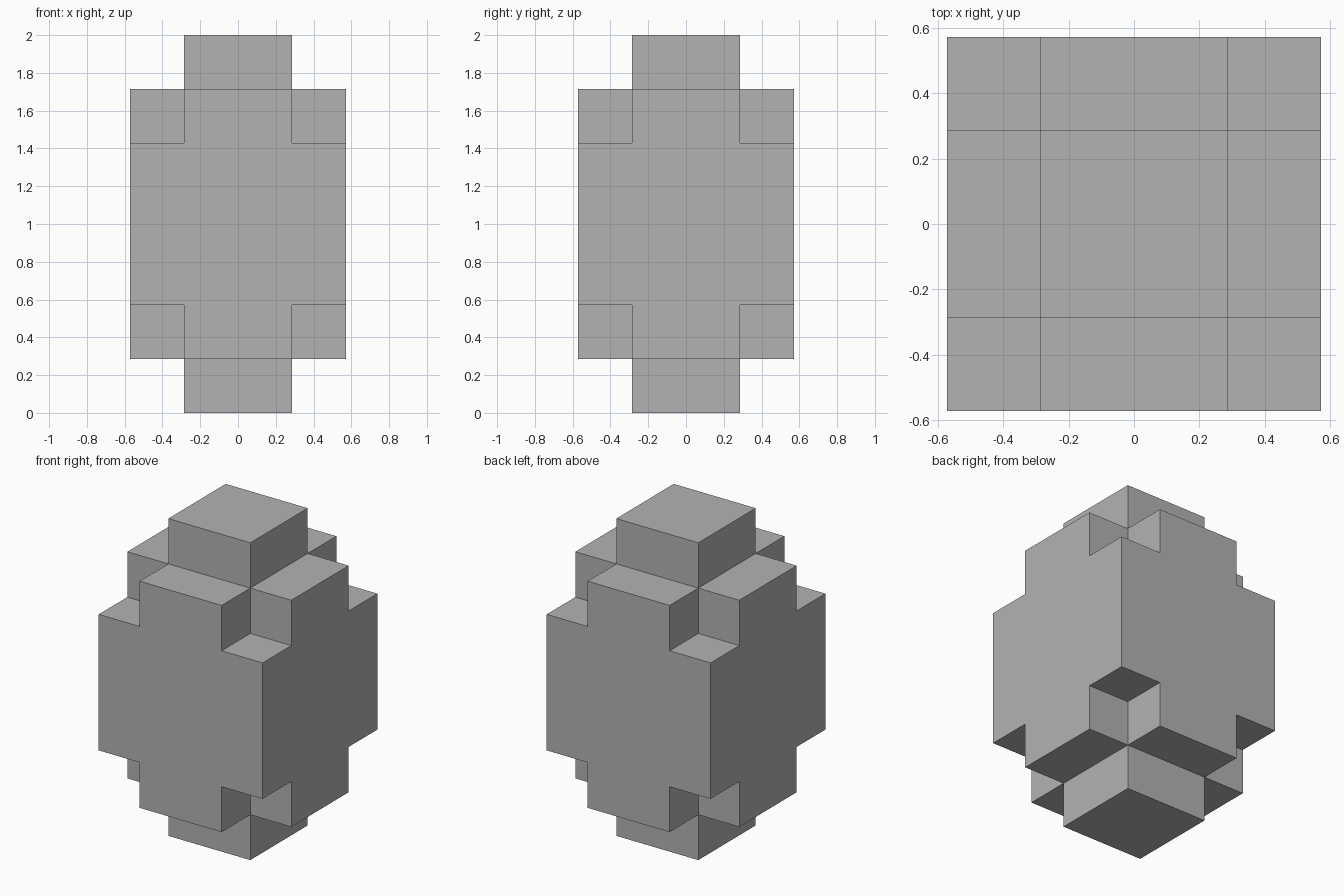
import bpy
import bmesh
from mathutils import Vector

default_cube = bpy.data.objects.get("Cube")
if default_cube:
    bpy.data.objects.remove(default_cube, do_unlink=True)

U = 2 / 7  # block unit: the model is 4 x 4 x 7 units


def material(name, value):
    mat = bpy.data.materials.new(name)
    mat.use_nodes = True
    color = (value, value, value, 1)
    mat.diffuse_color = color
    mat.node_tree.nodes["Principled BSDF"].inputs["Base Color"].default_value = color
    return mat


def filled(cell):
    """Stepped solid: wide body, cross-shaped tiers, then square end caps."""
    x, y, z = cell
    if not (abs(x) < 2 and abs(y) < 2 and 0 < z < 7):
        return False
    outer = (abs(x) > 1) + (abs(y) > 1)
    return outer <= min(z, 7 - z)


# Outer skin of the filled blocks, with no inner faces
bm = bmesh.new()
axes = [Vector((1, 0, 0)), Vector((0, 1, 0)), Vector((0, 0, 1))]
for i in range(4):
    for j in range(4):
        for k in range(7):
            center = Vector((i - 1.5, j - 1.5, k + 0.5))
            if not filled(center):
                continue
            for a in range(3):
                for sign in (-1, 1):
                    normal = axes[a] * sign
                    if filled(center + normal):
                        continue
                    u, v = axes[(a + 1) % 3] / 2, axes[(a + 2) % 3] / 2 * sign
                    mid = center + normal / 2
                    corners = (mid - u - v, mid + u - v, mid + u + v, mid - u + v)
                    bm.faces.new([bm.verts.new(c * U) for c in corners])

# Weld the skin and merge coplanar squares into whole flat faces
bmesh.ops.remove_doubles(bm, verts=bm.verts, dist=0.001)
bmesh.ops.dissolve_limit(bm, angle_limit=0.01, verts=bm.verts, edges=bm.edges)
bmesh.ops.recalc_face_normals(bm, faces=bm.faces)

mesh = bpy.data.meshes.new("stepped_block")
bm.to_mesh(mesh)
bm.free()
mesh.materials.append(material("mid grey", 0.45))
body = bpy.data.objects.new("stepped_block", mesh)
bpy.context.collection.objects.link(body)
